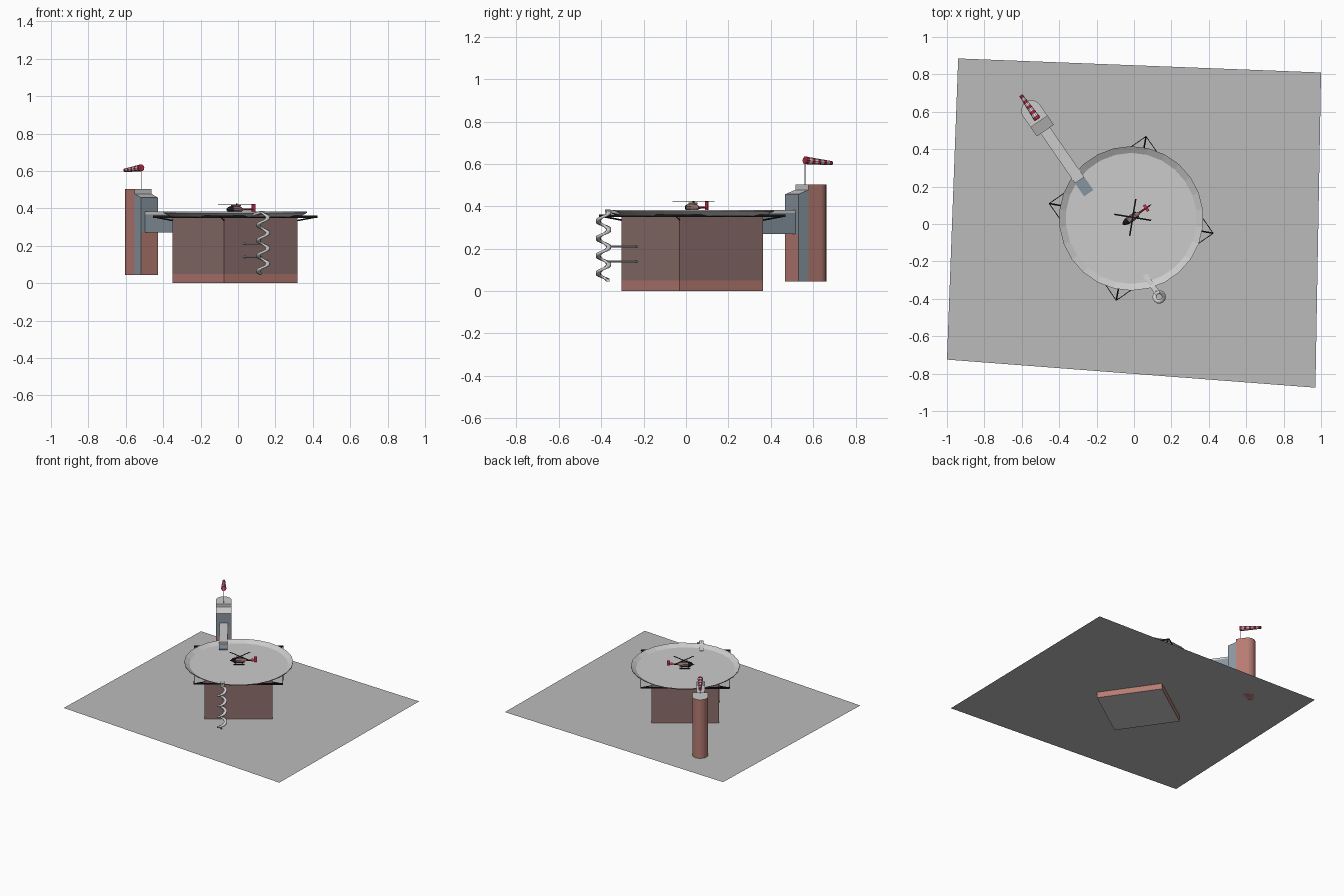
import bpy, bmesh, math
from mathutils import Matrix, Vector

if "Cube" in bpy.data.objects:
    bpy.data.objects.remove(bpy.data.objects["Cube"])


def material(name, r, g, b):
    m = bpy.data.materials.new(name)
    m.use_nodes = True
    m.diffuse_color = (r, g, b, 1)
    m.node_tree.nodes["Principled BSDF"].inputs["Base Color"].default_value = (r, g, b, 1)
    return m


GROUND = material("ground_grey", .5, .5, .5)
DECK = material("concrete_grey", .6, .6, .6)
BRICK = material("brick_red", .47, .2, .17)
WALL = material("dark_brown", .27, .165, .155)
SLATE = material("slate_blue", .25, .3, .35)
BLACK = material("black", .01, .01, .01)
RED = material("signal_red", .6, .03, .08)
WHITE = material("white", .85, .85, .85)

# Shared frame: u across, v towards the tower, w up; turned with the building
FRAME = Matrix.Translation((-.015, .03, 0)) @ Matrix.Rotation(math.radians(34.7), 4, 'Z')
LINE = -.11   # the stair, bridge and tower share this offset


def add(name, bm, *mats, rule=None, place=None):
    bmesh.ops.recalc_face_normals(bm, faces=bm.faces)
    if rule:
        for f in bm.faces:
            f.material_index = rule(f)
    me = bpy.data.meshes.new(name)
    bm.to_mesh(me)
    bm.free()
    for m in mats:
        me.materials.append(m)
    ob = bpy.data.objects.new(name, me)
    bpy.context.collection.objects.link(ob)
    ob.matrix_world = FRAME @ (place or Matrix())
    return ob


def prism(name, outline, low, high, *mats, rule=None, place=None):
    """Extrude a u,v outline upwards."""
    bm = bmesh.new()
    f = bm.faces.new([bm.verts.new((x, y, low)) for x, y in outline])
    top = bmesh.ops.extrude_face_region(bm, geom=[f])["geom"]
    for v in top:
        if isinstance(v, bmesh.types.BMVert):
            v.co.z = high
    return add(name, bm, *mats, rule=rule, place=place)


def box(name, u, v, w, *mats, **kw):
    return prism(name, [(u[0], v[0]), (u[1], v[0]), (u[1], v[1]), (u[0], v[1])], *w, *mats, **kw)


def lathe(name, profile, sides, *mats, place=None, rule=None):
    """Join rings of (radius, height) around the local z axis."""
    bm = bmesh.new()
    rings = [[bm.verts.new((r * math.cos(2 * math.pi * i / sides), r * math.sin(2 * math.pi * i / sides), z))
              for i in range(sides)] for r, z in profile]
    for a, b in zip(rings, rings[1:]):
        for i in range(sides):
            j = (i + 1) % sides
            bm.faces.new((a[i], a[j], b[j], b[i]))
    bm.faces.new(rings[0])
    bm.faces.new(rings[-1])
    return add(name, bm, *mats, place=place, rule=rule)


def rod(name, a, b, r, mat, sides=6):
    d = Vector(b) - Vector(a)
    place = Matrix.Translation(a) @ d.to_track_quat('Z', 'Y').to_matrix().to_4x4()
    return lathe(name, [(r, 0), (r, d.length)], sides, mat, place=place)


# Ground sheet
bm = bmesh.new()
bm.faces.new([bm.verts.new((x, y, .045)) for x, y in ((-1, -.725), (.97, -.875), (1, .81), (-.94, .885))])
add("ground", bm, GROUND).matrix_world = Matrix()

# Main building and its foundation
S = .24
box("foundation", (-S, S), (-S, S), (0, .05), BRICK, DECK, rule=lambda f: int(f.normal.z < -.5))
box("building_walls", (-S, S), (-S, S), (.05, .356), WALL)

# Landing deck: shallow dish
lathe("landing_deck", [(.345, .354), (.386, .376), (.386, .382), (.35, .362)], 26, DECK)

# Support beams below the deck
for i, s in enumerate((-1, 1)):
    e = .315
    box(f"cross_beam_{i}", (-e, e), (s * e - .002, s * e + .002), (.349, .361), BLACK)
    box(f"long_beam_{i}", (s * e - .002, s * e + .002), (-e, e), (.349, .361), BLACK)
    for k, t in enumerate((-1, 1)):
        rod(f"corner_strut_{i}{k}", (s * S, t * S, .335), (s * e, t * e, .355), .004, BLACK, 4)

# Tower: brick rear with a round back, slate front block with a sloped roof
V0, VM, V1, HW = .647, .706, .778, .055
arc = [(LINE + HW * math.cos(math.pi * i / 12), V1 + HW * math.sin(math.pi * i / 12)) for i in range(13)]
prism("tower_rear", [(LINE - HW, VM), (LINE + HW, VM)] + arc, .045, .503, BRICK, DECK,
      rule=lambda f: int(abs(f.normal.z) > .5 and f.calc_center_median().z > .4 or f.normal.y < -.9))
box("tower_front_base", (LINE - HW, LINE + HW), (V0, VM), (.045, .27), SLATE, BRICK,
    rule=lambda f: int(f.normal.y < -.5))
front = box("tower_front", (LINE - HW, LINE + HW), (V0, VM), (.27, .478), SLATE, DECK,
            rule=lambda f: int(f.normal.z > .5))
for v in front.data.vertices:
    if v.co.z > .4 and v.co.y < VM - .01:
        v.co.z = .457

# Bridge from tower to deck
box("bridge", (LINE - .03, LINE + .03), (S, V0), (.27, .368), SLATE)
box("bridge_walkway", (LINE - .03, LINE + .03), (.325, V0), (.368, .382), DECK)

# Spiral stair
STAIR_V = -.43
bm = bmesh.new()
quad = [bm.verts.new((r, 0, z)) for r, z in ((.015, 0), (.036, 0), (.036, .013), (.015, .013))]
for i in range(4):
    bm.edges.new((quad[i], quad[(i + 1) % 4]))
stair = add("spiral_stair", bm, DECK, place=Matrix.Translation((LINE - .006, STAIR_V, .045)) @ Matrix.Rotation(math.pi / 2, 4, 'Z'))
screw = stair.modifiers.new("Screw", 'SCREW')
screw.angle, screw.screw_offset, screw.iterations = 2 * math.pi, .082, 4
screw.steps = screw.render_steps = 14
screw.use_normal_calculate = True

# Stair landing and the two wall ties
landing = box("stair_landing", (LINE - .016, LINE + .012), (STAIR_V + .015, -.29), (.372, .386), DECK)
for v in landing.data.vertices:
    if v.co.y > -.3:
        v.co.z -= .022
for i, z in enumerate((.14, .21)):
    rod(f"stair_tie_{i}", (LINE, STAIR_V + .02, z), (LINE, -S, z), .005, DECK)

# Windsock on a pole
POLE_V = .722
rod("windsock_pole", (LINE, POLE_V, .5), (LINE, POLE_V, .625), .002, DECK)
N = 9
sock = Matrix.Translation((LINE, POLE_V, .617)) @ Matrix.Rotation(math.radians(-86 - 9), 4, 'X')
lathe("windsock", [(.019 - .009 * i / N, .155 * i / N) for i in range(N + 1)], 10, RED, WHITE,
      place=sock, rule=lambda f: int(f.calc_center_median().z * N / .155) % 2 if abs(f.normal.z) < .9 else 0)

# Helicopter: nose towards -u, tail towards +u
HELI = Matrix.Translation((.015, .0, .364))
ALONG = HELI @ Matrix.Translation((0, 0, .03)) @ Matrix.Rotation(math.pi / 2, 4, 'Y')
body = lathe("helicopter_body", [(.004, -.07), (.014, -.058), (.02, -.035), (.02, 0), (.012, .025), (.005, .04)],
             10, WALL, BLACK, place=ALONG, rule=lambda f: int(f.calc_center_median().z < -.045))
lathe("helicopter_tail", [(.006, .035), (.004, .105)], 8, RED, place=ALONG)
box("tail_fin", (.092, .115), (-.002, .002), (.018, .058), RED, place=HELI)
box("tail_plane", (.075, .09), (-.02, .02), (.03, .033), RED, place=HELI)
box("engine_cover", (-.035, .015), (-.009, .009), (.045, .054), WALL, place=HELI)
box("rotor_mast", (-.008, -.002), (-.003, .003), (.05, .062), BLACK, place=HELI)
for i in range(4):
    turn = HELI @ Matrix.Translation((-.005, 0, 0)) @ Matrix.Rotation(math.radians(i * 90 + 46), 4, 'Z')
    box(f"rotor_blade_{i}", (0, .1), (-.004, .004), (.058, .06), BLACK, place=turn)
for i, s in enumerate((-1, 1)):
    box(f"skid_{i}", (-.05, .025), (s * .015 - .002, s * .015 + .002), (0, .004), BLACK, place=HELI)
    for k, u in enumerate((-.035, .01)):
        rod(f"skid_leg_{i}{k}", (.015 + u, s * .015, .365), (.015 + u, s * .008, .385), .002, BLACK, 4)
